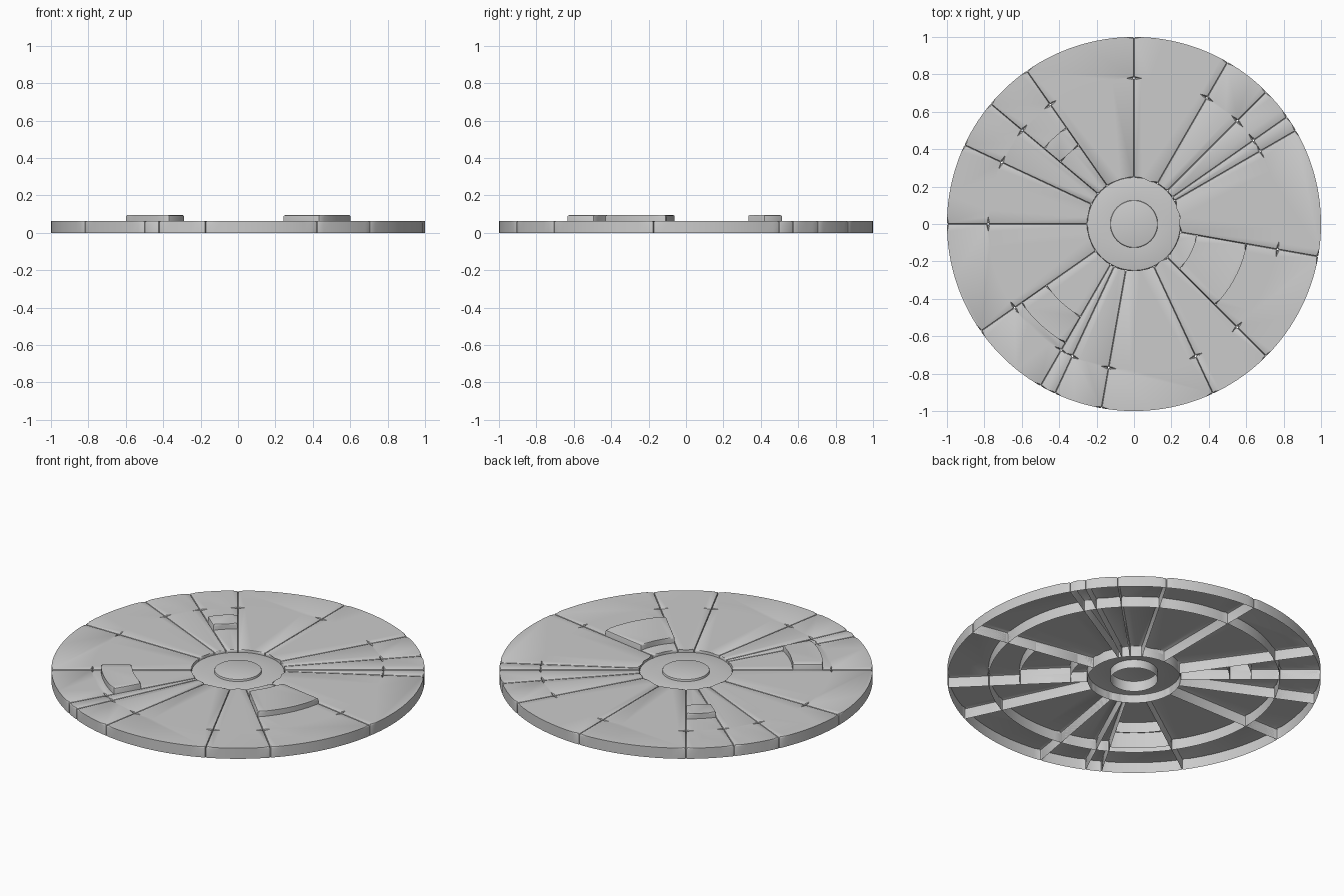
import bpy, bmesh
from math import radians, cos, sin, hypot

if "Cube" in bpy.data.objects:
    bpy.data.objects.remove(bpy.data.objects["Cube"])

TOP, RAISED, BEV = 0.063, 0.094, 0.008
HUB, MID = 0.25, 0.78
ANGLES = [-235, -220, -205, -180, -145, -120, -115, -100, -65, -45, -10, 30, 35, 45, 60, 90]
# sector start angle -> radii of its raised block
BLOCKS = {-145: (0.57, 0.735), -45: (0.34, 0.613), -235: (0.0, 0.0), -220: (0.0, 0.0)}
BLOCKS = {-145: (0.57, 0.735), -45: (0.34, 0.613), -235: (0.513, 0.63)}


def finish(bm, name):
    me = bpy.data.meshes.new(name)
    bm.to_mesh(me)
    bm.free()
    ob = bpy.data.objects.new(name, me)
    bpy.context.collection.objects.link(ob)
    bpy.ops.object.select_all(action='DESELECT')
    ob.select_set(True)
    bpy.context.view_layer.objects.active = ob
    bpy.ops.object.shade_smooth_by_angle(angle=radians(30))
    return ob


def arc(r, a0, a1):
    n = max(1, round(radians(a1 - a0) * r / 0.04))
    return [(r * cos(radians(a0 + (a1 - a0) * i / n)),
             r * sin(radians(a0 + (a1 - a0) * i / n))) for i in range(n + 1)]


def panel(name, r0, r1, a0, a1, z, plain=()):
    """Hollow open-bottomed wedge; arcs with a radius in plain stay unbevelled."""
    inner, outer = arc(r0, a0, a1), arc(r1, a0, a1)
    pts = outer + inner[::-1]
    corners = {0, len(outer) - 1, len(outer), len(pts) - 1}
    bm = bmesh.new()
    lo = [bm.verts.new((x, y, 0)) for x, y in pts]
    hi = [bm.verts.new((x, y, z)) for x, y in pts]
    n = len(pts)
    for i in range(n):
        j = (i + 1) % n
        bm.faces.new((lo[i], lo[j], hi[j], hi[i]))
    bm.faces.new(hi)

    def is_plain(v):
        return any(abs(hypot(v.co.x, v.co.y) - p) < 1e-4 for p in plain)

    edges = []
    for i in range(n):
        e = bm.edges.get((hi[i], hi[(i + 1) % n]))
        if not (is_plain(e.verts[0]) and is_plain(e.verts[1])):
            edges.append(e)
        if i in corners and not is_plain(hi[i]):
            edges.append(bm.edges.get((lo[i], hi[i])))
    bmesh.ops.bevel(bm, geom=edges, offset=BEV, segments=2, profile=0.5,
                    affect='EDGES', clamp_overlap=True)
    return finish(bm, name)


def lathe(name, profile, steps=64):
    bm = bmesh.new()
    vs = [bm.verts.new((r, 0, z)) for r, z in profile]
    es = [bm.edges.new(p) for p in zip(vs, vs[1:])]
    bmesh.ops.spin(bm, geom=vs + es, cent=(0, 0, 0), axis=(0, 0, -1),
                   angle=radians(360), steps=steps, use_duplicate=False)
    bmesh.ops.remove_doubles(bm, verts=bm.verts, dist=1e-5)
    bmesh.ops.recalc_face_normals(bm, faces=bm.faces)
    if sum(f.normal.z * f.calc_area() for f in bm.faces) < 0:
        bmesh.ops.reverse_faces(bm, faces=bm.faces)
    return finish(bm, name)


# wedges of the inner and outer rings, some inner ones with a raised block
for k, a0 in enumerate(ANGLES):
    a1 = ANGLES[k + 1] if k + 1 < len(ANGLES) else ANGLES[0] + 360
    panel(f"outer_panel_{k}", MID, 1.0, a0, a1, TOP)
    if a0 in BLOCKS:
        b0, b1 = BLOCKS[a0]
        panel(f"inner_panel_{k}_near", HUB, b0, a0, a1, TOP, plain=(b0,))
        panel(f"raised_block_{k}", b0, b1, a0, a1, RAISED)
        panel(f"inner_panel_{k}_far", b1, MID, a0, a1, TOP, plain=(b1,))
    else:
        panel(f"inner_panel_{k}", HUB, MID, a0, a1, TOP)

# hub: low collar around a slightly taller cap
lathe("hub_collar", [(0.127, 0), (0.127, 0.05), (0.242, 0.05), (0.248, 0.048), (HUB, 0.042), (HUB, 0)])
lathe("hub_cap", [(0, 0.063), (0.119, 0.063), (0.125, 0.061), (0.127, 0.055), (0.127, 0)])
